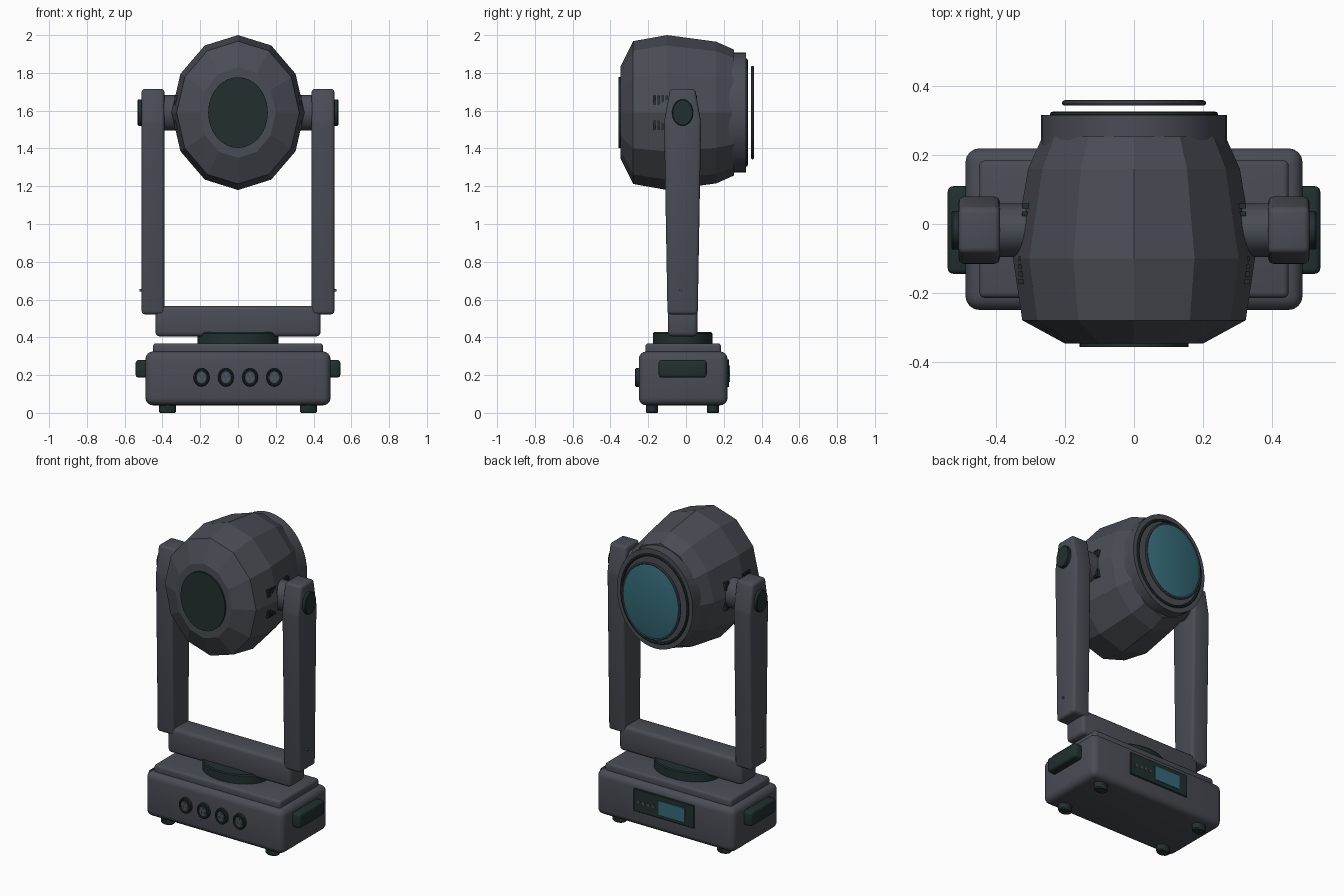
import bpy, bmesh, math
from mathutils import Vector

if "Cube" in bpy.data.objects:
    bpy.data.objects.remove(bpy.data.objects["Cube"])


def material(name, rgb):
    m = bpy.data.materials.new(name)
    m.diffuse_color = (*rgb, 1)
    m.use_nodes = True
    m.node_tree.nodes["Principled BSDF"].inputs["Base Color"].default_value = m.diffuse_color
    return m


GREY = material("charcoal grey", (0.068, 0.073, 0.091))
DARK = material("near black green", (0.016, 0.028, 0.028))
TEAL = material("teal glass", (0.035, 0.145, 0.185))
CY = -0.018      # depth of the pan axis
HZ = 1.59        # height of the tilt axis


def finish(name, bm, mat, smooth=True, bevel=0, segments=3):
    bmesh.ops.recalc_face_normals(bm, faces=bm.faces)
    if bevel:
        bmesh.ops.bevel(bm, geom=list(bm.edges), offset=bevel, segments=segments,
                        profile=0.5, affect='EDGES', clamp_overlap=True)
    me = bpy.data.meshes.new(name)
    bm.to_mesh(me)
    bm.free()
    me.materials.append(mat)
    if smooth:
        me.shade_smooth()
        me.set_sharp_from_angle(angle=math.radians(35))
    ob = bpy.data.objects.new(name, me)
    bpy.context.collection.objects.link(ob)
    return ob


def box(name, lo, hi, mat, bevel=0, segments=3):
    bm = bmesh.new()
    bmesh.ops.create_cube(bm, size=1)
    for v in bm.verts:
        v.co = Vector([(a + b) / 2 + c * (b - a) for a, b, c in zip(lo, hi, v.co)])
    return finish(name, bm, mat, True, bevel, segments)


def loft(name, axis, centre, stations, mat, n=40, smooth=True, closed=False):
    """Elliptical rings (offset, radius_u, radius_v) joined along an axis."""
    order = {'X': lambda u, v, t: (t, u, v),
             'Y': lambda u, v, t: (u, t, v),
             'Z': lambda u, v, t: (u, v, t)}[axis]
    bm = bmesh.new()
    rings = []
    for t, ru, rv in stations:
        rings.append([bm.verts.new(Vector(centre) + Vector(order(
            ru * math.sin(2 * math.pi * i / n), rv * math.cos(2 * math.pi * i / n), t)))
            for i in range(n)])
    pairs = list(zip(rings, rings[1:]))
    if closed:
        pairs.append((rings[-1], rings[0]))
    else:
        bm.faces.new(rings[0])
        bm.faces.new(rings[-1])
    for a, b in pairs:
        for i in range(n):
            j = (i + 1) % n
            bm.faces.new((a[i], a[j], b[j], b[i]))
    return finish(name, bm, mat, smooth)


def hoop(name, centre, ru, rv, r, mat, n=48):
    """Thin elliptical ring facing along y."""
    st = [(r * math.sin(k * math.pi / 4), ru + r * math.cos(k * math.pi / 4),
           rv + r * math.cos(k * math.pi / 4)) for k in range(8)]
    return loft(name, 'Y', centre, st, mat, n, closed=True)


# Base housing, top plate and feet
box("base_housing", (-0.49, -0.25, 0.04), (0.49, 0.22, 0.325), GREY, 0.04, 4)
box("base_top_plate", (-0.45, -0.215, 0.30), (0.45, 0.185, 0.368), GREY, 0.016)
for sx in (-1, 1):
    for y in (-0.18, 0.143):
        loft("foot", 'Z', (sx * 0.373, y, 0),
             [(0, 0.038, 0.029), (0.006, 0.045, 0.033), (0.06, 0.045, 0.033)], DARK, 24)
    # Carry handles
    x0, x1 = sorted((sx * 0.47, sx * 0.542))
    box("carry_handle", (x0, -0.145, 0.187), (x1, 0.11, 0.28), DARK, 0.016)

# Front sockets with contact pins
for x in (-0.193, -0.064, 0.064, 0.192):
    loft("socket_body", 'Y', (x, -0.25, 0.188),
         [(0.01, 0.043, 0.05), (-0.014, 0.043, 0.05)], DARK, 28)
    hoop("socket_rim", (x, -0.264, 0.188), 0.036, 0.042, 0.006, DARK, 28)
    loft("socket_insert", 'Y', (x, -0.25, 0.188),
         [(0, 0.025, 0.03), (-0.017, 0.025, 0.03)], GREY, 24)
    for k in range(3):
        a = math.radians(90 + 120 * k)
        loft("socket_pin", 'Y', (x + 0.013 * math.cos(a), -0.25, 0.188 + 0.016 * math.sin(a)),
             [(0, 0.005, 0.006), (-0.021, 0.005, 0.006)], TEAL, 10)

# Rear control panel with screen and buttons
box("control_panel", (-0.215, 0.21, 0.137), (0.215, 0.228, 0.283), DARK, 0.003, 1)
box("control_screen", (-0.152, 0.22, 0.163), (0.033, 0.233, 0.252), TEAL)
for k in range(4):
    loft("control_button", 'Y', (0.175 - 0.035 * k, 0.22, 0.205),
         [(0, 0.009, 0.011), (0.013, 0.009, 0.011)], GREY, 14)

# Pan turntable and yoke crossbeam
loft("pan_turntable", 'Z', (0, CY, 0),
     [(0.35, 0.215, 0.157), (0.42, 0.215, 0.157), (0.427, 0.208, 0.152)], DARK, 48)
box("yoke_crossbeam", (-0.437, CY - 0.078, 0.405), (0.437, CY + 0.078, 0.567), GREY, 0.022)

# Yoke arms with tilt axles, caps and indicator lights
half = [(0.08, 0.522), (0.098, 1.54), (0.066, 1.715)]
outline = half + [(-y, z) for y, z in reversed(half)]
for sx in (-1, 1):
    bm = bmesh.new()
    ends = [[bm.verts.new((sx * x, CY + y, z)) for y, z in outline] for x in (0.39, 0.51)]
    for e in ends:
        bm.faces.new(e)
    for i in range(6):
        j = (i + 1) % 6
        bm.faces.new((ends[0][i], ends[0][j], ends[1][j], ends[1][i]))
    finish("yoke_arm", bm, GREY, True, 0.016, 3)
    loft("tilt_axle", 'X', (0, CY, HZ),
         [(sx * 0.27, 0.078, 0.094), (sx * 0.41, 0.078, 0.094)], GREY, 36)
    loft("tilt_cap", 'X', (0, CY, HZ),
         [(sx * 0.49, 0.056, 0.07), (sx * 0.527, 0.056, 0.07), (sx * 0.531, 0.052, 0.066)], DARK, 36)
    loft("indicator_light", 'X', (0, -0.03, 0.65),
         [(sx * 0.5, 0.006, 0.007), (sx * 0.521, 0.006, 0.007)], TEAL, 12)
    # Cooling slots on the head sides
    for z in (1.525, 1.655):
        for y in (-0.167, -0.145, -0.123, -0.101, 0.03, 0.052):
            x = 0.326 if y < 0 else 0.316
            box("cooling_slot", (sx * x - 0.01, y - 0.007, z - 0.025),
                (sx * x + 0.01, y + 0.007, z + 0.025), DARK)

# Faceted lamp head
loft("lamp_head", 'Y', (0, 0, HZ),
     [(-0.348, 0.2, 0.24), (-0.28, 0.325, 0.378), (-0.10, 0.352, 0.41),
      (0.16, 0.308, 0.375), (0.255, 0.266, 0.333)], GREY, 12, smooth=False)
loft("head_rear_cover", 'Y', (0, 0, HZ),
     [(-0.34, 0.158, 0.187), (-0.358, 0.158, 0.187)], DARK, 48)

# Lens barrel, seal, bezel and glass
loft("lens_barrel", 'Y', (0, 0, HZ),
     [(0.2, 0.27, 0.317), (0.317, 0.27, 0.317)], GREY, 48)
hoop("lens_seal", (0, 0, HZ), 0.236, 0.278, 0.009, DARK).location.y = 0.318
hoop("lens_bezel", (0, 0.352, HZ), 0.202, 0.24, 0.008, GREY)
loft("lens_glass", 'Y', (0, 0, HZ),
     [(0.346, 0.198, 0.236), (0.357, 0.198, 0.236), (0.361, 0.188, 0.224)], TEAL, 48)
